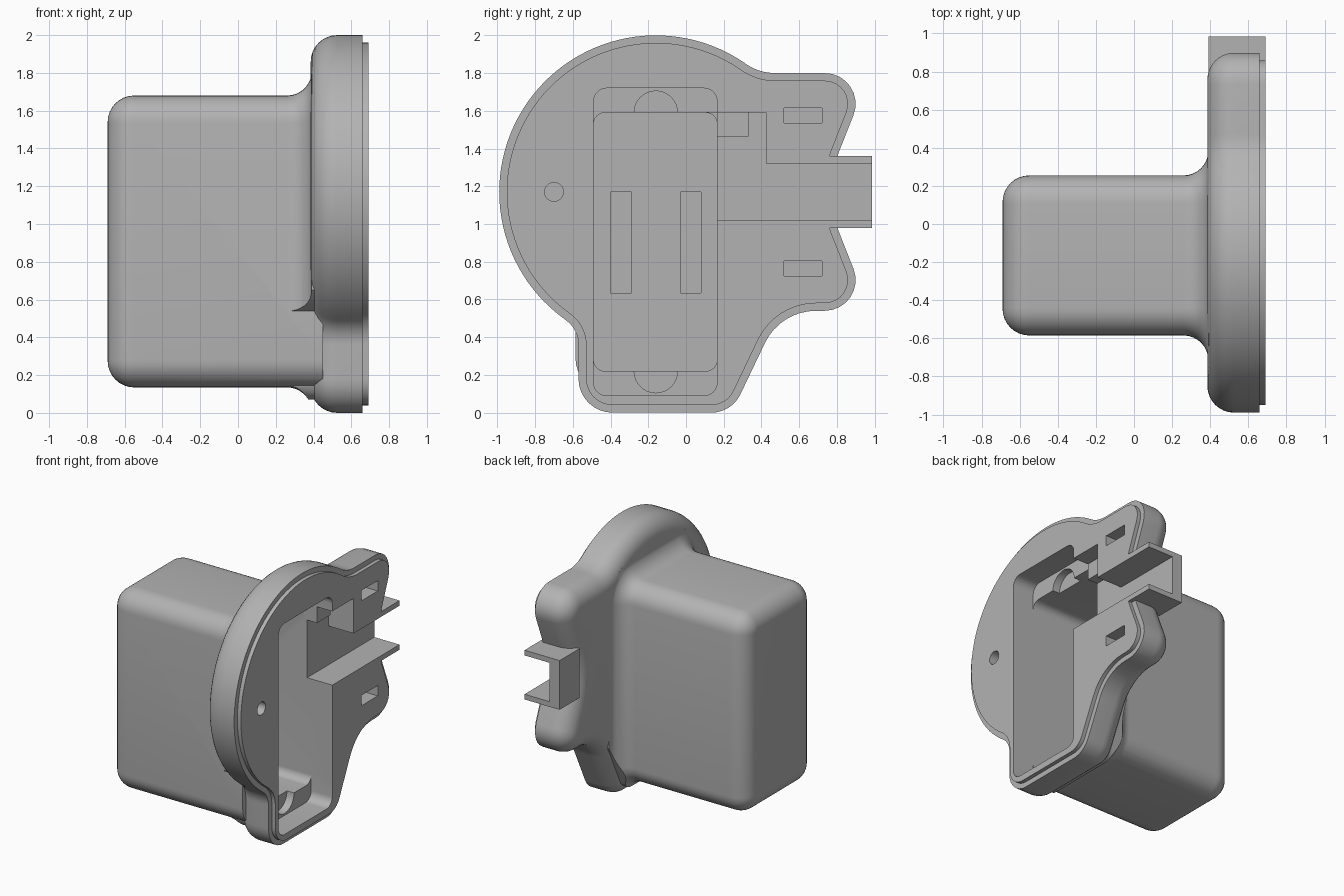
import bpy, bmesh
from math import sin, cos, pi, radians, tan
from mathutils import Vector

cube = bpy.data.objects.get("Cube")
if cube:
    bpy.data.objects.remove(cube, do_unlink=True)

grey = bpy.data.materials.new("plain grey")
grey.use_nodes = True
colour = (0.45, 0.45, 0.45, 1)
grey.diffuse_color = colour
grey.node_tree.nodes["Principled BSDF"].inputs["Base Color"].default_value = colour


def rounded(corners, steps=8):
    """Round each (y, z, radius) corner of a closed outline."""
    out = []
    for i, (y, z, r) in enumerate(corners):
        p = Vector((y, z))
        if r == 0:
            out.append(p)
            continue
        a = (Vector(corners[i - 1][:2]) - p).normalized()
        b = (Vector(corners[(i + 1) % len(corners)][:2]) - p).normalized()
        half = a.angle(b) / 2
        centre = p + (a + b).normalized() * r / sin(half)
        start = p + a * r / tan(half) - centre
        end = p + b * r / tan(half) - centre
        sweep = pi - 2 * half
        for k in range(steps + 1):
            t = k / steps
            out.append(centre + (start * sin((1 - t) * sweep) + end * sin(t * sweep)) / sin(sweep))
    return out


def rect(y0, y1, z0, z1, r=0):
    return rounded([(y0, z0, r), (y0, z1, r), (y1, z1, r), (y1, z0, r)])


def inset(points, d):
    """Move a clockwise outline inwards by d."""
    out = []
    for i, p in enumerate(points):
        a = (p - points[i - 1]).normalized()
        b = (points[(i + 1) % len(points)] - p).normalized()
        na, nb = Vector((a.y, -a.x)), Vector((b.y, -b.x))
        out.append(p + (na + nb) * d / (1 + na.dot(nb)))
    return out


def loft(name, outline, profile):
    """Sweep an outline along x; the profile lists (x, inset) pairs."""
    bm = bmesh.new()
    rings = [[bm.verts.new((x, p.x, p.y)) for p in inset(outline, d)] for x, d in profile]
    for low, high in zip(rings, rings[1:]):
        for i in range(len(low)):
            bm.faces.new((low[i - 1], low[i], high[i], high[i - 1]))
    bm.faces.new(rings[0])
    bm.faces.new(rings[-1])
    bmesh.ops.recalc_face_normals(bm, faces=bm.faces)
    mesh = bpy.data.meshes.new(name)
    bm.to_mesh(mesh)
    bm.free()
    mesh.materials.append(grey)
    obj = bpy.data.objects.new(name, mesh)
    bpy.context.collection.objects.link(obj)
    return obj


def block(name, outline, x0, x1):
    return loft(name, outline, [(x0, 0), (x1, 0)])


def combine(target, tool, operation):
    mod = target.modifiers.new(tool.name, 'BOOLEAN')
    mod.operation, mod.solver, mod.object = operation, 'EXACT', tool
    bpy.context.view_layer.objects.active = target
    bpy.ops.object.modifier_apply(modifier=mod.name)
    bpy.data.objects.remove(tool, do_unlink=True)


def quarter(x, r, steps=8):
    """Rounded edge running from the end face at x to the side wall."""
    return [(x + r * (1 - cos(t)), r * (1 - sin(t))) for t in [k * pi / 2 / steps for k in range(steps + 1)]]


# Flange outline: lobed right side, foot, then the big disc
corners = [(0.387, 1.80, 0.276), (0.976, 1.80, 0.163), (0.727, 1.17, 0.57),
           (0.976, 0.54, 0.163), (0.50, 0.54, 0.30), (0.242, 0, 0.17),
           (-0.57, 0, 0.18), (-0.57, 0.44, 0.16)]
arc = [radians(234 - 178 * k / 56) for k in range(57)]
outline = rounded(corners + [(-0.16 + 0.83 * cos(a), 1.17 + 0.83 * sin(a), 0) for a in arc])
body = loft("housing", outline, quarter(0.385, 0.14) + [(0.66, 0), (0.66, 0.04), (0.69, 0.04)])

# Long rounded case behind the flange
case_outline = rect(-0.585, 0.255, 0.135, 1.68, 0.145)
case = loft("case", case_outline, quarter(-0.69, 0.14) + [(0.45, 0)])

# Blend between case and flange, kept inside the flange edge
flare = [(0.26 + 0.13 * sin(t), -0.13 * (1 - cos(t))) for t in [k * pi / 16 for k in range(9)]]
blend = loft("blend", case_outline, flare + [(0.44, -0.13)])
combine(blend, loft("blend_limit", inset(outline, 0.07), [(0.1, 0), (0.6, 0)]), 'INTERSECT')

# Cable spout
spout = block("spout", rect(0.74, 0.985, 0.98, 1.36), 0.39, 0.69)
for part in (case, blend, spout):
    combine(body, part, 'UNION')

# Openings: cavity, shallow pocket, and cable channel with its side bay
disc = [Vector((-0.16 + 0.115 * cos(a), 0.115 * sin(a))) for a in [-k * pi / 16 for k in range(32)]]
hole = [Vector((-0.70 + 0.05 * cos(a), 1.17 + 0.05 * sin(a))) for a in [-k * pi / 12 for k in range(24)]]
cuts = [("cavity", rect(-0.49, 0.165, 0.22, 1.59, 0.06), -0.60, 0.80),
        ("pocket", rect(-0.49, 0.165, 0.09, 1.72, 0.07), 0.51, 0.80),
        ("channel", rect(0.10, 1.10, 1.02, 1.32), 0.475, 0.80),
        ("bay", rect(0.10, 0.425, 1.30, 1.59), 0.475, 0.80),
        ("screw_hole", hole, 0.50, 0.80)]
# Half-round notches at both ends of the cavity
for z in (0.22, 1.59):
    cuts.append(("notch", [p + Vector((0, z)) for p in disc], 0.45, 0.60))
# Latch slots in the lobes and blind slots in the cavity floor
for z in (0.765, 1.575):
    cuts.append(("latch_slot", rect(0.52, 0.72, z - 0.04, z + 0.04), 0.50, 0.80))
for y in (-0.345, 0.025):
    cuts.append(("floor_slot", rect(y - 0.055, y + 0.055, 0.635, 1.17), -0.65, -0.50))
for name, shape, x0, x1 in cuts:
    combine(body, block(name, shape, x0, x1), 'DIFFERENCE')

# Small step in the corner of the bay
combine(body, block("bay_step", rect(0.165, 0.33, 1.465, 1.60), 0.45, 0.56), 'UNION')

bpy.ops.object.select_all(action='DESELECT')
body.select_set(True)
bpy.context.view_layer.objects.active = body
bpy.ops.object.shade_smooth_by_angle(angle=radians(30))
